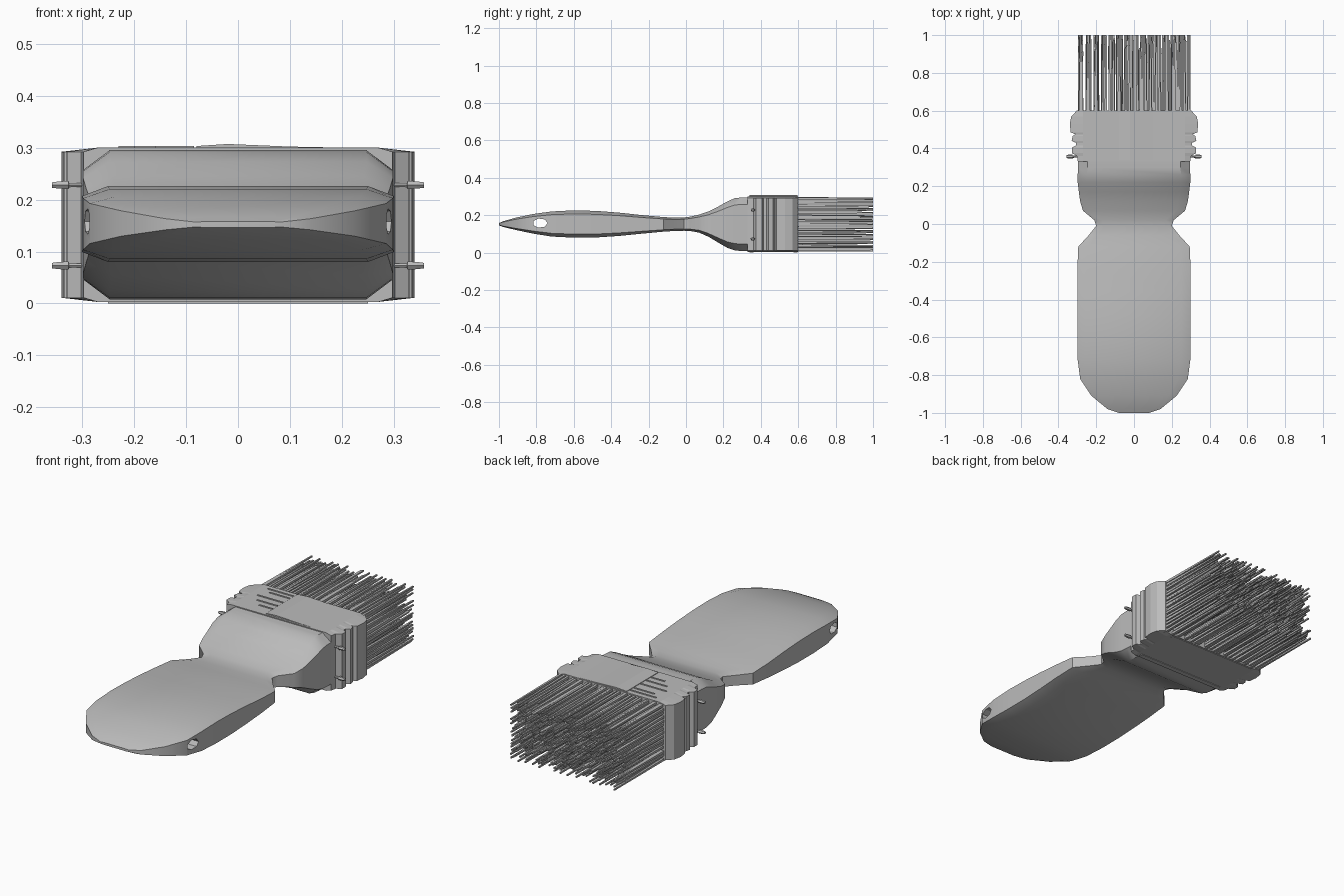
import bpy, bmesh, math, random

if "Cube" in bpy.data.objects:
    bpy.data.objects.remove(bpy.data.objects["Cube"])
random.seed(4)

grey = bpy.data.materials.new("plain grey")
grey.diffuse_color = (0.5, 0.5, 0.5, 1)
grey.use_nodes = True
grey.node_tree.nodes["Principled BSDF"].inputs["Base Color"].default_value = grey.diffuse_color


def finish(name, bm, angle=None):
    bmesh.ops.recalc_face_normals(bm, faces=bm.faces[:])
    me = bpy.data.meshes.new(name)
    bm.to_mesh(me)
    bm.free()
    me.materials.append(grey)
    ob = bpy.data.objects.new(name, me)
    bpy.context.collection.objects.link(ob)
    if angle:
        bpy.ops.object.select_all(action='DESELECT')
        ob.select_set(True)
        bpy.context.view_layer.objects.active = ob
        bpy.ops.object.shade_smooth_by_angle(angle=math.radians(angle))
    return ob


def loft(bm, rings):
    rows = [[bm.verts.new(p) for p in r] for r in rings]
    n = len(rows[0])
    for a, b in zip(rows, rows[1:]):
        for i in range(n):
            bm.faces.new((a[i], a[(i + 1) % n], b[(i + 1) % n], b[i]))
    bm.faces.new(rows[0])
    bm.faces.new(rows[-1])


def section(y, w, lo, hi, cx, cz):
    """Chamfered rectangle across the brush at depth y."""
    return [(-w + cx, y, lo), (w - cx, y, lo), (w, y, lo + cz), (w, y, hi - cz),
            (w - cx, y, hi), (-w + cx, y, hi), (-w, y, hi - cz), (-w, y, lo + cz)]


def box(bm, x0, x1, y0, y1, z0, z1):
    loft(bm, [[(x0, y, z0), (x1, y, z0), (x1, y, z1), (x0, y, z1)] for y in (y0, y1)])


# Handle: y, half width, bottom, top
stations = [(-1, .08, .146, .158), (-.98, .14, .138, .167), (-.91, .225, .121, .187),
            (-.82, .285, .102, .206), (-.72, .298, .086, .22), (-.6, .3, .08, .226),
            (-.48, .3, .081, .223), (-.36, .3, .089, .214), (-.24, .3, .101, .201),
            (-.12, .295, .112, .190), (-.06, .24, .116, .187), (-.01, .2, .117, .188),
            (.02, .21, .116, .192), (.07, .27, .107, .203), (.12, .285, .085, .22),
            (.17, .292, .055, .245), (.22, .298, .026, .273), (.26, .298, .012, .291),
            (.3, .297, .008, .295), (.585, .295, .008, .295)]
bm = bmesh.new()
loft(bm, [section(y, w, lo, hi, min(.05, w * .2), (hi - lo) * .13) for y, w, lo, hi in stations])
handle = finish("handle", bm, 35)

# Hanging hole running sideways through the handle
bm = bmesh.new()
loft(bm, [[(x, -.78 + .04 * math.cos(a), .158 + .025 * math.sin(a))
           for a in [i * math.tau / 7 for i in range(7)]] for x in (-.5, .5)])
cutter = finish("hole_cutter", bm)
cutter.hide_render = True
cutter.hide_viewport = True
mod = handle.modifiers.new("hole", 'BOOLEAN')
mod.operation = 'DIFFERENCE'
mod.object = cutter
mod.solver = 'EXACT'

# Metal ferrule with ridged sides
ridges = [(.33, .297), (.36, .302), (.375, .328), (.405, .328), (.415, .308), (.43, .308),
          (.44, .33), (.465, .325), (.475, .31), (.485, .335), (.53, .34), (.57, .332), (.6, .303)]
bm = bmesh.new()
loft(bm, [section(y, w, .003, .3, w - .27, .008) for y, w in ridges])
finish("ferrule", bm)

# Overlapping seam plate and short raised ribs on top of the ferrule
bm = bmesh.new()
loft(bm, [[(-.08, y, .299), (.25, y, .299), (.1, y, .302), (-.02, y, .307), (-.08, y, .303)]
          for y in (.34, .595)])
for y, x0 in ((.57, -.23), (.54, -.2), (.485, -.23), (.44, -.2), (.4, -.16)):
    box(bm, x0, -.085, y - .004, y + .004, .298, .303)
finish("ferrule_seam", bm)
bm = bmesh.new()
for y in (.35, .585):
    box(bm, -.25, .25, y - .01, y + .01, 0, .004)
finish("ferrule_lower_rims", bm)

# Nails through both sides
bm = bmesh.new()
for s in (-1, 1):
    for z in (.073, .228):
        loft(bm, [[(s * x, .357 + 1.3 * r * math.cos(a), z + r * math.sin(a))
                   for a in [i * math.tau / 6 for i in range(6)]]
                  for x, r in ((.29, .004), (.325, .005), (.326, .009), (.345, .008), (.358, .006))])
finish("nails", bm)

# Bristles: slim tapered four-sided hairs, tidier on the left
bm = bmesh.new()
rows, cols = 15, 30
for i in range(cols):
    for j in range(rows):
        loose = .003 + .012 * i / cols
        pair = -.288 + (i // 2) * .0411 + (i % 2) * .011
        x = max(-.292, min(.292, pair + random.uniform(-loose, loose)))
        z = .014 + j * .0197 + random.uniform(-.003, .003)
        z = max(.012, min(.29, z))
        end = 1 if random.random() < .45 else random.uniform(.9, 1)
        dx, dz = random.uniform(-.004, .004), random.uniform(-.003, .003)
        loft(bm, [[(x + ox + r * u, y, z + oz + r * v)
                   for u, v in ((-1, -1), (1, -1), (1, 1), (-1, 1))]
                  for y, r, ox, oz in ((.58, .0062, 0, 0), (end, .0035, dx, dz))])
finish("bristles", bm)
